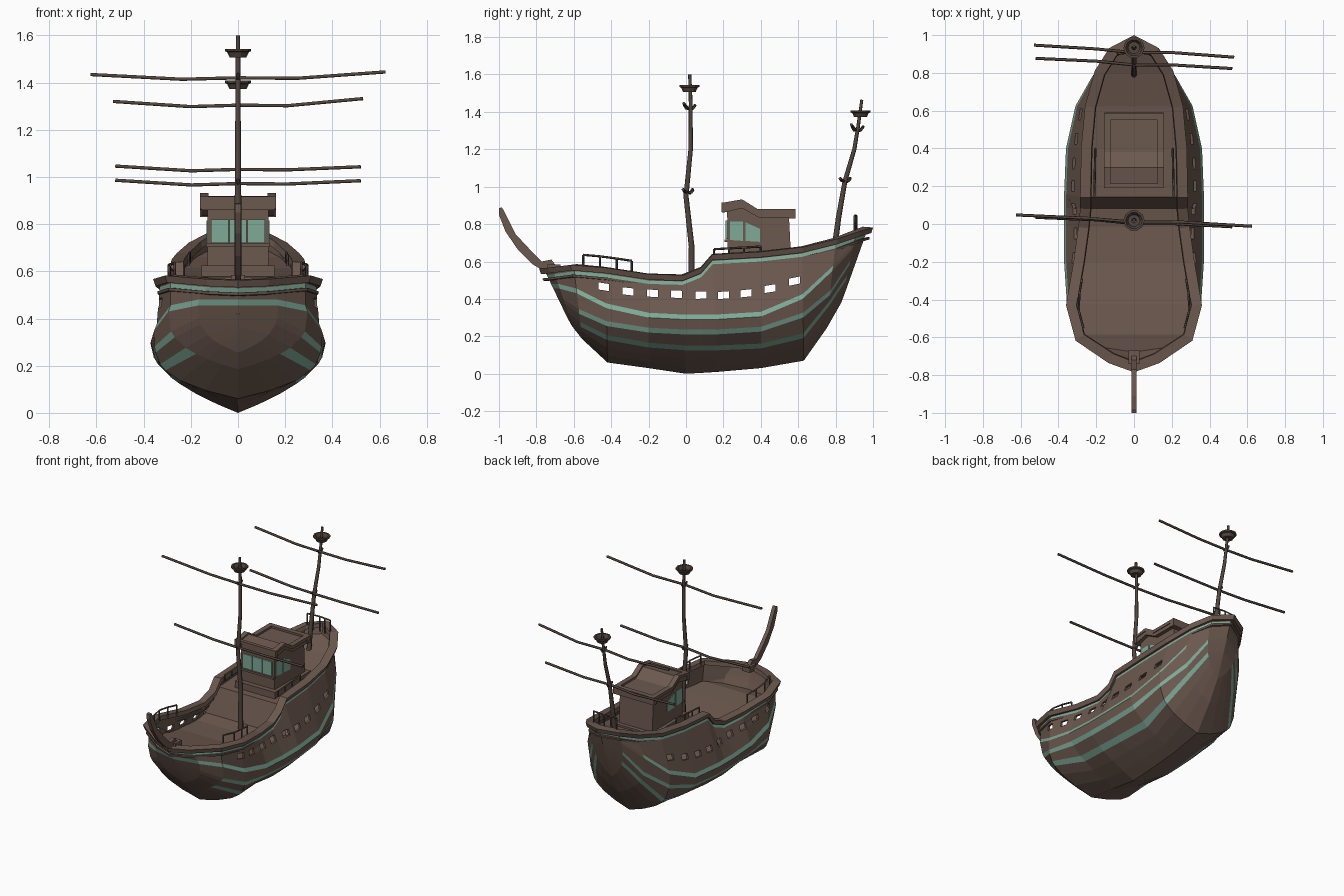
import bpy, bmesh, math
from mathutils import Vector

if "Cube" in bpy.data.objects:
    bpy.data.objects.remove(bpy.data.objects["Cube"])


def material(name, rgb):
    m = bpy.data.materials.new(name)
    m.diffuse_color = (*rgb, 1)
    m.use_nodes = True
    m.node_tree.nodes["Principled BSDF"].inputs["Base Color"].default_value = m.diffuse_color
    return m


WOOD = material("brown_wood", (0.15, 0.10, 0.078))
DARK = material("dark_wood", (0.085, 0.06, 0.048))
GREEN = material("pale_green", (0.21, 0.40, 0.31))


def finish(name, bm, mats):
    bmesh.ops.remove_doubles(bm, verts=bm.verts, dist=1e-5)
    bmesh.ops.recalc_face_normals(bm, faces=bm.faces)
    me = bpy.data.meshes.new(name)
    bm.to_mesh(me)
    bm.free()
    for m in mats:
        me.materials.append(m)
    ob = bpy.data.objects.new(name, me)
    bpy.context.collection.objects.link(ob)
    return ob


def prism(name, yz, x0, x1, mat):
    """Side-view outline extruded across the ship."""
    bm = bmesh.new()
    f = bm.faces.new([bm.verts.new((x0, y, z)) for y, z in yz])
    r = bmesh.ops.extrude_face_region(bm, geom=[f])
    for v in r["geom"]:
        if isinstance(v, bmesh.types.BMVert):
            v.co.x = x1
    return finish(name, bm, [mat])


def box(name, x0, x1, y0, y1, z0, z1, mat):
    return prism(name, [(y0, z0), (y1, z0), (y1, z1), (y0, z1)], x0, x1, mat)


def tubes(name, paths, radius, mat, res=1, taper=1.0):
    cu = bpy.data.curves.new(name, "CURVE")
    cu.dimensions = "3D"
    cu.bevel_depth, cu.bevel_resolution, cu.use_fill_caps = radius, res, True
    for pts in paths:
        sp = cu.splines.new("POLY")
        sp.points.add(len(pts) - 1)
        for i, p in enumerate(pts):
            sp.points[i].co = (*p, 1)
            sp.points[i].radius = 1 + (taper - 1) * i / (len(pts) - 1)
    cu.materials.append(mat)
    ob = bpy.data.objects.new(name, cu)
    bpy.context.collection.objects.link(ob)
    bpy.ops.object.select_all(action="DESELECT")
    ob.select_set(True)
    bpy.context.view_layer.objects.active = ob
    bpy.ops.object.convert(target="MESH")
    return ob


# Hull stations: keel y z, rail y z x, half beam, stripe heights low to high
ST = [
    (-.635, .30, -.755, .55, 0, 0, .34, .39, .455),
    (-.61, .255, -.71, .555, .12, .17, .305, .375, .455),
    (-.555, .185, -.60, .57, .285, .295, .25, .32, .43),
    (-.42, .06, -.43, .555, .33, .355, .18, .255, .35),
    (-.20, .03, -.20, .52, .29, .37, .14, .22, .30),
    (0, .0, -.02, .515, .265, .37, .125, .21, .29),
    (.09, .005, .08, .555, .255, .37, .125, .21, .29),
    (.17, .01, .14, .625, .255, .37, .125, .21, .29),
    (.40, .03, .40, .64, .25, .36, .135, .225, .305),
    (.63, .07, .62, .665, .23, .31, .19, .30, .40),
    (.75, .24, .80, .71, .18, .22, .36, .42, .55),
    (.83, .38, .91, .75, .11, .12, .50, .58, .67),
    (.86, .46, .97, .77, 0, 0, .54, .62, .70)]
H = .026


def section(s):
    ky, kz, ry, rz, rx, b, z3, z2, z1 = s
    zs = [kz, kz + .3 * (z3 - kz), kz + .65 * (z3 - kz), z3, z3 + H, z2, z2 + H,
          z1, z1 + H, rz - .04, rz - .022, rz]
    # Full, blunt sections toward both ends, finer amidships
    power = 3.8 if abs(ky) in (.42, .63) else 3.0 if abs(ky) > .5 else 2.0
    pts = []
    for z in zs:
        f = (z - kz) / (z1 - kz)
        if f <= 1:
            x = b * (1 - (1 - f) ** power)
        else:
            t = max(0, (z - z1 - H) / (rz - z1 - H))
            x = .97 * b + t * (rx - .97 * b)
        pts.append(Vector((x, ky + (ry - ky) * (z - kz) / (rz - kz), z)))
    return pts


SEC = [section(s) for s in ST]

# Hull shell with green stripe rows: row -> station range
stripes = {3: (2, 11), 5: (2, 11), 7: (0, 10), 9: (0, 12)}
bm = bmesh.new()
for sx in (1, -1):
    grid = [[bm.verts.new((p.x * sx, p.y, p.z)) for p in sec] for sec in SEC]
    for i in range(len(grid) - 1):
        for j in range(len(grid[0]) - 1):
            f = bm.faces.new((grid[i][j], grid[i + 1][j], grid[i + 1][j + 1], grid[i][j + 1]))
            lo, hi = stripes.get(j, (0, 0))
            f.material_index = int(lo <= i < hi)
hull = finish("hull", bm, [WOOD, GREEN, WOOD, WOOD])
sol = hull.modifiers.new("thickness", "SOLIDIFY")
sol.thickness, sol.offset, sol.material_offset = .014, -1, 2

# Row of gun ports cut through both sides
bm = bmesh.new()
for y, z in zip((-.44, -.31, -.18, -.05, .08, .20, .32, .45, .58),
                (.465, .44, .43, .425, .42, .42, .43, .455, .495)):
    r = bmesh.ops.create_cube(bm, size=1)
    for v in r["verts"]:
        c = v.co
        v.co = (c.x, y + c.y * .058, z + c.z * .038 + c.y * y * .02)
cut = finish("port_cutter", bm, [WOOD])
cut.hide_render = True
cut.display_type = "WIRE"
bo = hull.modifiers.new("ports", "BOOLEAN")
bo.object, bo.operation, bo.solver = cut, "DIFFERENCE", "EXACT"

# Deck: low forward, raised aft
bm = bmesh.new()
prev = None
for i, sec in enumerate(SEC):
    z = ST[i][3] - (.13 if i < 6 else .155 if i == 6 else .05)
    k = max(j for j in range(len(sec) - 1) if sec[j].z <= z)
    p = sec[k].lerp(sec[k + 1], (z - sec[k].z) / (sec[k + 1].z - sec[k].z))
    x = max(p.x - .008, .002)
    row = [bm.verts.new((a * x, p.y, z)) for a in (-1, -.4, .4, 1)]
    if prev:
        for a in range(3):
            bm.faces.new((prev[a], prev[a + 1], row[a + 1], row[a]))
    prev = row
finish("deck", bm, [WOOD])

# Rail cap swept round the hull top
loop = [s[-1] for s in SEC] + [Vector((-s[-1].x, s[-1].y, s[-1].z)) for s in SEC[-2:0:-1]]


def sweep_loop(name, profile, mat):
    bm = bmesh.new()
    n, rings = len(loop), []
    for i, p in enumerate(loop):
        t = (loop[(i + 1) % n] - loop[i - 1])
        nor = Vector((t.y, -t.x, 0)).normalized()
        rings.append([bm.verts.new(p + nor * o + Vector((0, 0, h))) for o, h in profile])
    m = len(profile)
    for i in range(n):
        a, b = rings[i], rings[(i + 1) % n]
        for j in range(m):
            bm.faces.new((a[j], a[(j + 1) % m], b[(j + 1) % m], b[j]))
    return finish(name, bm, [mat])


sweep_loop("rail_cap", [(-.03, -.012), (.02, -.018), (.03, .012), (-.025, .016)], WOOD)
sweep_loop("rail_moulding", [(-.005, -.055), (.01, -.052), (.012, -.04), (-.005, -.04)], WOOD)


def rail_at(y):
    for a, b in zip(SEC, SEC[1:]):
        if a[-1].y <= y <= b[-1].y:
            return a[-1].lerp(b[-1], (y - a[-1].y) / (b[-1].y - a[-1].y))


# Side railings, mirrored, and the stern railing
def railing(name, feet, h):
    tops = [p + Vector((0, 0, h)) for p in feet]
    tubes(name, [tops] + [[a, b] for a, b in zip(feet, tops)], .006, DARK, 0)


for sx, side in ((1, "right"), (-1, "left")):
    for part, ys, h, inset in (("fore", (-.55, -.46, -.37, -.29), .07, .03),
                               ("mid", (.15, .23, .31, .40), .04, .045)):
        feet = [rail_at(y) for y in ys]
        railing(f"{part}_railing_{side}", [Vector(((p.x - inset) * sx, p.y, p.z)) for p in feet], h)
railing("stern_railing", [Vector((x, .91 - abs(x) * .1, .74)) for x in (-.09, -.045, 0, .045, .09)], .105)

# Cabin walls, plinth and stepped roof
prism("cabin", [(.225, .56), (.22, .87), (.30, .895), (.39, .85), (.55, .85), (.565, .56)], -.13, .13, WOOD)
box("cabin_plinth", -.155, .155, .19, .59, .56, .625, WOOD)
prism("cabin_roof", [(.195, .86), (.195, .905), (.30, .92), (.38, .868), (.575, .868),
                     (.575, .835), (.39, .835), (.30, .885)], -.155, .155, WOOD)
for sx, side in ((1, "right"), (-1, "left")):
    prism(f"roof_rim_{side}", [(.20, .90), (.20, .915), (.30, .932), (.38, .882), (.575, .882), (.575, .86),
                               (.375, .86), (.295, .91)], sx * .125, sx * .16, WOOD)
    # Side windows
    prism(f"front_side_window_{side}", [(.235, .715), (.305, .71), (.305, .815), (.235, .815)],
          sx * .125, sx * .134, GREEN)
    prism(f"rear_side_window_{side}", [(.317, .71), (.395, .705), (.395, .775), (.317, .81)],
          sx * .125, sx * .134, GREEN)
box("roof_rim_front", -.16, .16, .19, .215, .865, .916, WOOD)
box("roof_rim_back", -.16, .16, .55, .585, .83, .882, WOOD)
for i, x in enumerate((-.078, 0, .078)):
    box(f"front_window_{i + 1}", x - .037, x + .037, .212, .23, .72, .82, GREEN)
box("window_sill", -.135, .135, .205, .23, .703, .717, WOOD)

# Masts, each with a lookout bowl and two yards
fore = [(0, .03, .38), (0, .03, .68), (0, .0, .95), (0, .025, 1.2), (0, .025, 1.45), (0, .02, 1.6)]
aft = [(0, .79, .64), (0, .815, .83), (0, .85, 1.03), (0, .90, 1.2), (0, .92, 1.32), (0, .94, 1.465)]
tubes("fore_mast", [fore], .017, DARK, 2, .5)
tubes("aft_mast", [aft], .016, DARK, 2, .5)


def lookout(name, y, z):
    bm = bmesh.new()
    rings = []
    for r, h in ((.012, -.018), (.036, -.018), (.046, .004), (.056, .008), (.056, .018),
                 (.044, .018), (.032, -.006), (.012, -.006)):
        rings.append([bm.verts.new((r * math.cos(a * math.pi / 5), y + r * math.sin(a * math.pi / 5), z + h))
                      for a in range(10)])
    for a, b in zip(rings, rings[1:] + rings[:1]):
        for k in range(10):
            bm.faces.new((a[k], a[(k + 1) % 10], b[(k + 1) % 10], b[k]))
    finish(name, bm, [DARK])


lookout("fore_lookout", .018, 1.525)
lookout("aft_lookout", .933, 1.39)

for name, y, z, half, dy, left, right in (("fore_upper_yard", .018, 1.418, .625, .03, .016, .027),
                                          ("fore_lower_yard", .01, .97, .52, .025, .016, .014),
                                          ("aft_upper_yard", .915, 1.302, .53, .032, .018, .03),
                                          ("aft_lower_yard", .85, 1.03, .52, .027, .016, .013)):
    tubes(name, [[(-half, y + dy, z + left), (-half * .38, y + .012, z - .004), (0, y - .008, z + .002),
                  (half * .4, y - .008, z), (half, y - dy, z + right)]], .008, DARK)
    tubes(name + "_bracket", [[(0, y - .028, z + .02), (0, y - .018, z), (0, y + .02, z), (0, y + .03, z + .015)]],
          .007, DARK, 0)

# Curved bowsprit with its foot
prism("bowsprit", [(-.68, .56), (-.72, .61), (-.77, .60), (-.84, .67), (-.91, .745), (-.97, .865), (-.985, .89),
                   (-1.0, .885), (-1.0, .85), (-.965, .76), (-.90, .665), (-.82, .585), (-.76, .55)],
      -.013, .013, WOOD)
box("bowsprit_foot", -.03, .03, -.74, -.67, .545, .585, WOOD)
